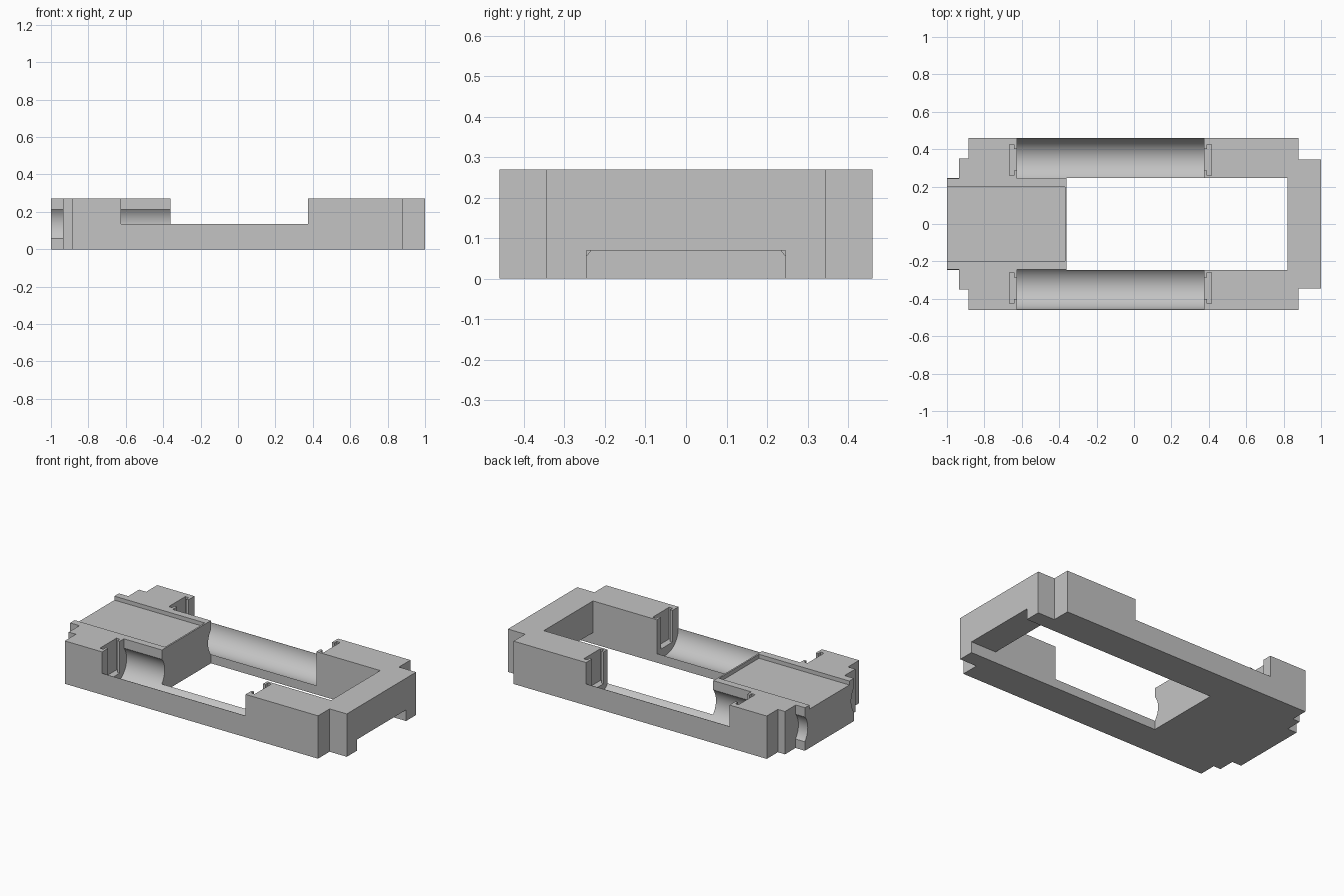
import bpy, bmesh, math

if "Cube" in bpy.data.objects:
    bpy.data.objects.remove(bpy.data.objects["Cube"])

grey = bpy.data.materials.new("mid grey plastic")
grey.diffuse_color = (0.55, 0.55, 0.55, 1)
grey.use_nodes = True
grey.node_tree.nodes["Principled BSDF"].inputs["Base Color"].default_value = grey.diffuse_color


def prism(name, pts, lo, hi, axis="z"):
    """Extrude a closed outline: (x, y) along z, or (y, z) along x."""
    bm = bmesh.new()
    place = (lambda a, b, c: (a, b, c)) if axis == "z" else (lambda a, b, c: (c, a, b))
    rings = [[bm.verts.new(place(a, b, c)) for a, b in pts] for c in (lo, hi)]
    n = len(pts)
    bm.faces.new(rings[0])
    bm.faces.new(rings[1])
    for i in range(n):
        j = (i + 1) % n
        bm.faces.new((rings[0][i], rings[0][j], rings[1][j], rings[1][i]))
    bmesh.ops.recalc_face_normals(bm, faces=bm.faces)
    mesh = bpy.data.meshes.new(name)
    bm.to_mesh(mesh)
    bm.free()
    ob = bpy.data.objects.new(name, mesh)
    bpy.context.collection.objects.link(ob)
    return ob


def rect(x0, x1, y):
    return [(x0, -y), (x1, -y), (x1, y), (x0, y)]


# Stepped outer body
half = [(-1, 0.245), (-0.935, 0.245), (-0.935, 0.35), (-0.885, 0.35),
        (-0.885, 0.46), (0.88, 0.46), (0.88, 0.345), (1, 0.345)]
body = prism("holder_body", half + [(x, -y) for x, y in reversed(half)], 0, 0.27)
body.data.materials.append(grey)

# Central opening, underside slot and recessed tray on the block
cutters = [
    prism("opening_cutter", rect(-0.36, 0.82, 0.245), -0.1, 0.4),
    prism("slot_cutter", rect(0.7, 1.1, 0.245), -0.1, 0.07),
    prism("tray_cutter", rect(-1.1, -0.37, 0.198), 0.245, 0.4),
]

# Round cell channel, open above its middle height
R, YC, ZC, WALL = 0.121, 0.337, 0.135, 0.243
start = math.acos((WALL - YC) / R)
N = 40
arc = []
for i in range(N + 1):
    a = start + (2 * math.pi - start) * i / N
    arc.append((YC + R * math.cos(a), ZC + R * math.sin(a)))
channel = arc + [(0.6, ZC), (0.6, 0.4), (WALL, 0.4)]

for s in (1, -1):
    side = [(s * y, z) for y, z in channel]
    cutters.append(prism("cell_cutter", side, -0.625, 0.375, "x"))
    cutters.append(prism("end_cell_cutter", side, -1.1, -0.935, "x"))
    # T-shaped contact slots at both channel ends
    for face, d in ((-0.625, -1), (0.375, 1)):
        tee = [(-0.02, 0.285), (0.016, 0.285), (0.016, 0.26), (0.04, 0.26),
               (0.04, 0.425), (0.016, 0.425), (0.016, 0.4), (-0.02, 0.4)]
        cutters.append(prism("contact_cutter",
                             [(face + d * x, s * y) for x, y in tee], 0.07, 0.4))

bpy.context.view_layer.objects.active = body
for c in cutters:
    c.hide_render = True
    m = body.modifiers.new("cut", "BOOLEAN")
    m.operation = "DIFFERENCE"
    m.solver = "EXACT"
    m.object = c
    bpy.ops.object.modifier_apply(modifier=m.name)
    bpy.data.objects.remove(c)

bpy.ops.object.select_all(action="DESELECT")
body.select_set(True)
bpy.ops.object.shade_smooth_by_angle(angle=math.radians(25))
